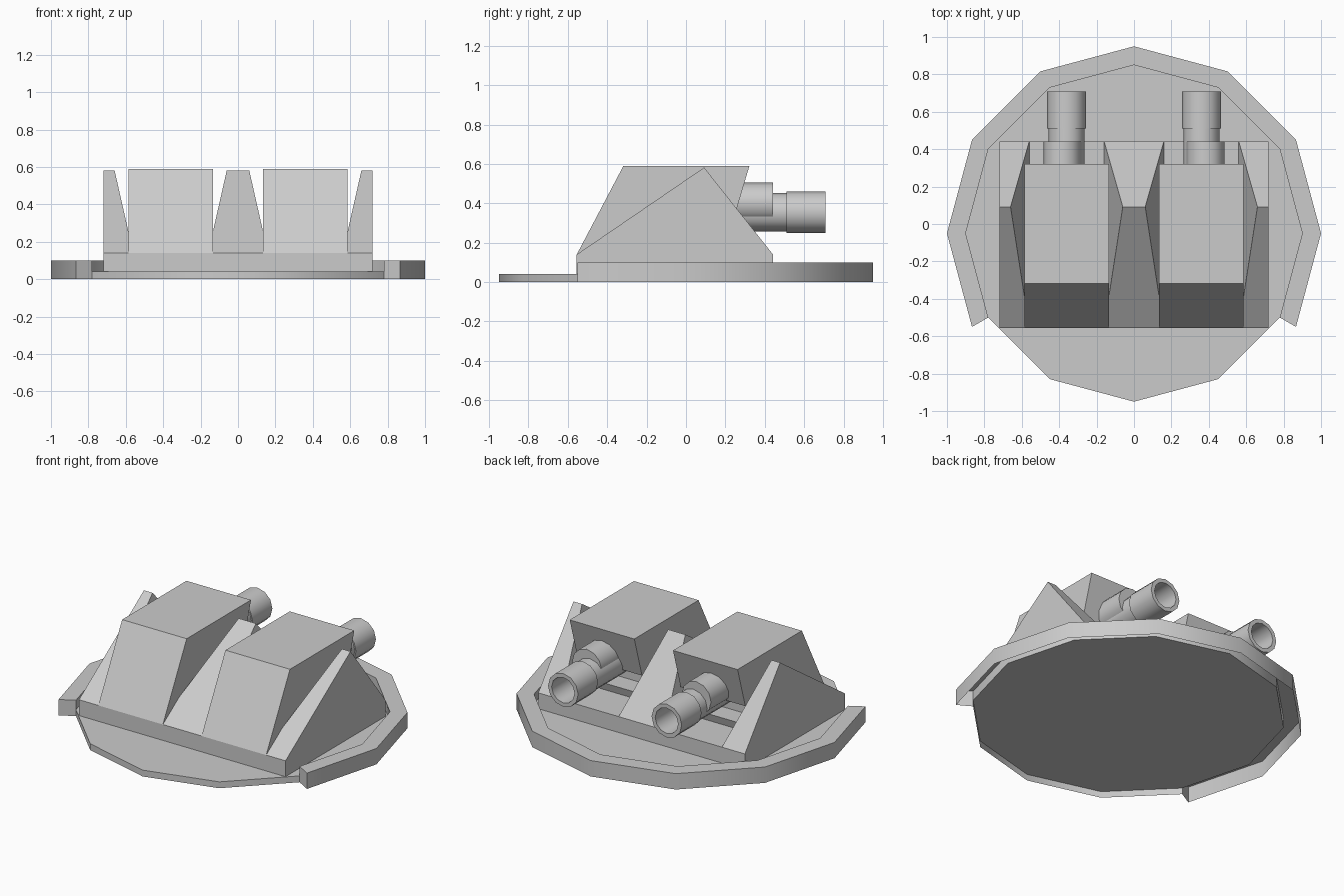
import bpy, bmesh, math

if "Cube" in bpy.data.objects:
    bpy.data.objects.remove(bpy.data.objects["Cube"])

CY = -0.05  # centre of the round base


def make(name, verts, faces, smooth=False):
    me = bpy.data.meshes.new(name)
    me.from_pydata(verts, [], faces)
    bm = bmesh.new()
    bm.from_mesh(me)
    bmesh.ops.recalc_face_normals(bm, faces=bm.faces[:])
    bm.to_mesh(me)
    bm.free()
    ob = bpy.data.objects.new(name, me)
    bpy.context.collection.objects.link(ob)
    if smooth:
        bpy.ops.object.select_all(action='DESELECT')
        ob.select_set(True)
        bpy.context.view_layer.objects.active = ob
        bpy.ops.object.shade_smooth_by_angle(angle=math.radians(40))
    return ob


def loft(name, a, b):
    """Closed solid between two matching outlines."""
    n = len(a)
    faces = [(i, (i + 1) % n, n + (i + 1) % n, n + i) for i in range(n)]
    return make(name, a + b, faces + [tuple(range(n))[::-1], tuple(range(n, 2 * n))])


def circle(r, z, degs):
    return [(r * math.cos(math.radians(d)), CY + r * math.sin(math.radians(d)), z) for d in degs]


def tube(name, x, z, profile, n=12):
    """Lathe (y, radius) points around an axis along y, ends capped."""
    verts = [(x + r * math.cos(2 * math.pi * i / n), y, z + r * math.sin(2 * math.pi * i / n))
             for y, r in profile for i in range(n)]
    m = len(profile)
    faces = [(k * n + i, k * n + (i + 1) % n, (k + 1) * n + (i + 1) % n, (k + 1) * n + i)
             for k in range(m - 1) for i in range(n)]
    faces += [tuple(range(n)), tuple(range((m - 1) * n, m * n))]
    return make(name, verts, faces, smooth=True)


# Base disc: twelve-sided top plate with a skirt along the open front, hollow below
plate = circle(0.9, 0.04, range(-150, 210, 30)) + circle(0.9, 0, range(-150, -29, 30))
make("base_disc", plate, [tuple(range(12))] + [(i, 12 + i, 13 + i, i + 1) for i in range(4)], True)

# Raised rim around the back two thirds, open underneath
arc = range(-30, 211, 30)
n = len(arc)
rows = [circle(1, 0, arc), circle(1, 0.1, arc), circle(0.9, 0.1, arc), circle(0.9, 0.04, arc)]
rim_faces = [(k * n + i, k * n + i + 1, (k + 1) * n + i + 1, (k + 1) * n + i)
             for k in range(3) for i in range(n - 1)]
v = sum(rows, []) + circle(0.9, 0, (-30, 210))
rim_faces += [(0, n, 2 * n, 3 * n, 4 * n), (n - 1, 2 * n - 1, 3 * n - 1, 4 * n - 1, 4 * n + 1)]
make("base_rim", v, rim_faces, True)

# Plinth under the housings
F, B = -0.555, 0.442
outline = [(-0.72, F), (0.72, F), (0.72, B), (-0.72, B)]
loft("plinth", [(x, y, 0.04) for x, y in outline], [(x, y, 0.14) for x, y in outline])


# Triangular fins tapering to a short top edge
def fin(name, b0, b1, t0, t1):
    loft(name, [(b0, F, 0.14), (t0, 0.092, 0.582), (b0, B, 0.14)],
         [(b1, F, 0.14), (t1, 0.092, 0.582), (b1, B, 0.14)])


fin("centre_fin", -0.16, 0.16, -0.06, 0.06)
fin("right_fin", 0.56, 0.72, 0.66, 0.72)
fin("left_fin", -0.72, -0.56, -0.72, -0.66)

# Two housings with a slot at the back, and barrels
side_profile = [(F, 0.14), (-0.318, 0.59), (0.322, 0.59), (0.245, 0.33),
                (0.08, 0.33), (0.08, 0.19), (0.205, 0.19), (0.19, 0.14)]
for s, side in ((-1, "left"), (1, "right")):
    loft(side + "_housing", [(s * 0.135, y, z) for y, z in side_profile],
         [(s * 0.585, y, z) for y, z in side_profile])
    tube(side + "_barrel", s * 0.361, 0.355,
         [(0.0, 0.097), (0.51, 0.097), (0.51, 0.105), (0.708, 0.105), (0.708, 0.08), (0.53, 0.08)])
    tube(side + "_recoil_sleeve", s * 0.382, 0.403, [(0.0, 0.102), (0.442, 0.102)])
